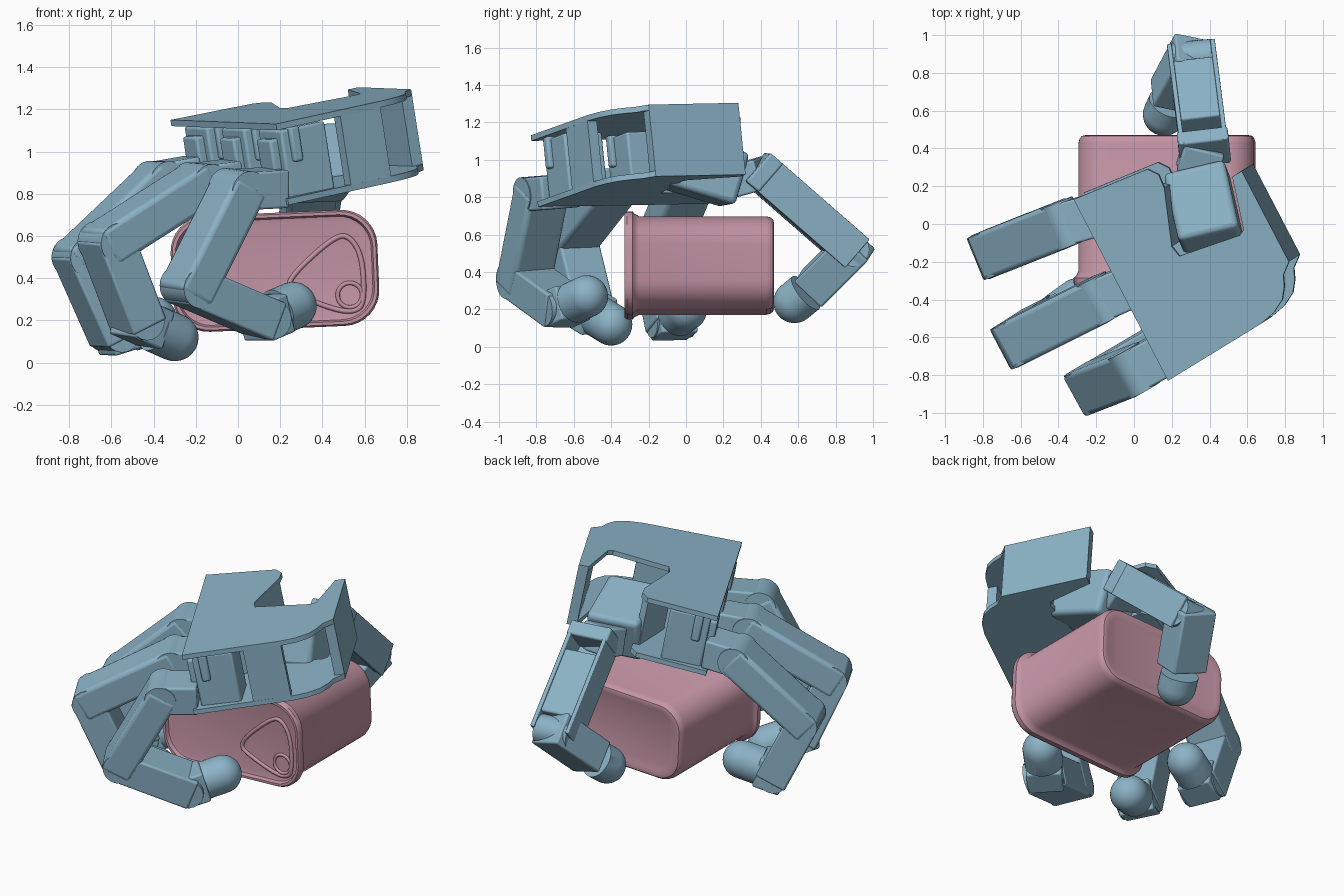
import bpy, bmesh, math
from mathutils import Vector, Matrix

if "Cube" in bpy.data.objects:
    bpy.data.objects.remove(bpy.data.objects["Cube"])


def material(name, rgb):
    m = bpy.data.materials.new(name)
    m.use_nodes = True
    m.diffuse_color = (*rgb, 1)
    m.node_tree.nodes["Principled BSDF"].inputs["Base Color"].default_value = (*rgb, 1)
    return m


BLUE = material("steel_blue", (0.26, 0.45, 0.57))
PINK = material("dusty_pink", (0.55, 0.295, 0.375))


def finish(name, bm, mat, bevel=0):
    bmesh.ops.recalc_face_normals(bm, faces=bm.faces)
    me = bpy.data.meshes.new(name)
    bm.to_mesh(me)
    bm.free()
    me.materials.append(mat)
    ob = bpy.data.objects.new(name, me)
    bpy.context.collection.objects.link(ob)
    if bevel:
        mod = ob.modifiers.new("bevel", "BEVEL")
        mod.width, mod.segments = bevel, 3
        mod.limit_method = "ANGLE"
    bpy.ops.object.select_all(action="DESELECT")
    ob.select_set(True)
    bpy.context.view_layer.objects.active = ob
    bpy.ops.object.shade_smooth_by_angle(angle=math.radians(35))
    return ob


# ---- palm: plates and walls parallel to one tilted plane
NORMAL = Vector((-0.154, -0.10, 0.983)).normalized()
DEPTH = 0.39


def prism(name, outline, top, bottom, bevel=0):
    bm = bmesh.new()
    rings = []
    for depth in (top, bottom):
        ring = []
        for x, y in outline:
            z = 1.187 - (NORMAL.x * x + NORMAL.y * y) / NORMAL.z
            ring.append(bm.verts.new(Vector((x, y, z)) - NORMAL * depth))
        rings.append(ring)
        bm.faces.new(ring)
    n = len(outline)
    for i in range(n):
        j = (i + 1) % n
        bm.faces.new((rings[0][i], rings[0][j], rings[1][j], rings[1][i]))
    return finish(name, bm, BLUE, bevel)


palm = [(-0.32, 0.13), (0.18, -0.83), (0.67, -0.53), (0.74, -0.47), (0.785, -0.4),
        (0.795, -0.33), (0.79, -0.27), (0.82, -0.2), (0.57, 0.28), (0.52, 0.25), (0.58, -0.03),
        (0.56, -0.06), (0.24, -0.17), (0.2, -0.12), (0.16, 0.19), (0.13, 0.26), (0.07, 0.29)]
prism("palm_top_plate", palm, 0, 0.03)
prism("palm_bottom_plate", palm, DEPTH - 0.03, DEPTH)
prism("wrist_wall", [(0.57, 0.28), (0.82, -0.2), (0.77, -0.23), (0.52, 0.25)], 0, DEPTH)
prism("palm_side_wall", [(0.48, -0.645), (0.67, -0.53), (0.64, -0.48), (0.45, -0.6)], 0.01, DEPTH - 0.01)
prism("thumb_notch_wall", [(0.16, 0.19), (0.2, -0.12), (0.16, -0.12), (0.12, 0.19)], 0.01, DEPTH - 0.01)

# Finger motors between the plates
edge_start, edge = Vector((0.18, -0.83)), Vector((-0.5, 0.96))
along, inward = edge.normalized(), Vector((0.88, 0.47))


def motor(name, t, half, near, far, top, bottom):
    mid = edge_start + edge * t
    pts = [mid - along * half + inward * near, mid + along * half + inward * near,
           mid + along * half + inward * far, mid - along * half + inward * far]
    prism(name, [tuple(p) for p in pts], top, bottom, 0.012)


for label, t in (("front", 0.15), ("middle", 0.5), ("back", 0.85)):
    motor(label + "_finger_motor", t, 0.115, 0.04, 0.28, 0.04, 0.37)
    motor(label + "_motor_flange", t, 0.14, 0.08, 0.13, 0.03, 0.20)
    motor(label + "_motor_bracket", t, 0.07, 0.0, 0.06, 0.08, 0.30)


# ---- finger parts
def frame(p, q, side):
    """Local x is the width, y the thickness and z runs from p to q."""
    d = (q - p).normalized()
    thick = d.cross(side).normalized()
    m = Matrix((thick.cross(d), thick, d)).transposed().to_4x4()
    m.translation = p
    return m


def link(name, p, q, side, width=0.25, thick=0.19, start=0.0, end=0.0, shift=(0, 0), bevel=0.012):
    length = (q - p).length
    bm = bmesh.new()
    bmesh.ops.create_cube(bm, size=1)
    bmesh.ops.scale(bm, vec=(width, thick, length + start + end), verts=bm.verts)
    bmesh.ops.translate(bm, vec=(*shift, (length + end - start) / 2), verts=bm.verts)
    bm.transform(frame(p, q, side))
    return finish(name, bm, BLUE, bevel)


def hinge(name, p, side, radius=0.095, width=0.24):
    bm = bmesh.new()
    bmesh.ops.create_cone(bm, cap_ends=True, segments=32, radius1=radius, radius2=radius, depth=width)
    bm.transform(Matrix.Translation(p) @ side.to_track_quat("Z", "Y").to_matrix().to_4x4())
    return finish(name, bm, BLUE)


def fingertip(name, p, q, side, radius=0.113):
    bm = bmesh.new()
    bmesh.ops.create_uvsphere(bm, u_segments=32, v_segments=16, radius=radius)
    for v in bm.verts:
        if v.co.z < -0.001:
            if v.co.xy.length > 0.001:
                v.co.xy = v.co.xy.normalized() * radius
            v.co.z = -(q - p).length * 0.55
    m = frame(p, q, side)
    m.translation = q
    bm.transform(m)
    return finish(name, bm, BLUE)


def finger(label, points):
    base, knuckle, middle, last, tip = [Vector(p) for p in points]
    side = (last - middle).cross(middle - knuckle).normalized()
    link(label + "_base", base, knuckle, side, 0.23, 0.18)
    hinge(label + "_knuckle", knuckle, side)
    link(label + "_proximal_link", knuckle, middle, side, start=0.03, end=0.055, bevel=0.025)
    hinge(label + "_middle_hinge", middle, side)
    link(label + "_distal_link", middle, last, side, 0.24, start=0.04, end=0.03)
    hinge(label + "_end_hinge", last, side, 0.09, 0.226)
    link(label + "_tip_mount", last, tip, side, 0.21, 0.19, start=0.06, end=-0.11)
    fingertip(label + "_tip", last, tip, side)


finger("front_finger", [(0.19, -0.67, 0.83), (0.0, -0.775, 0.82), (-0.23, -0.865, 0.36),
                        (0.12, -0.66, 0.21), (0.26, -0.53, 0.27)])
finger("middle_finger", [(-0.02, -0.33, 0.87), (-0.18, -0.4, 0.85), (-0.62, -0.62, 0.57),
                         (-0.48, -0.53, 0.2), (-0.3, -0.4, 0.12)])
finger("back_finger", [(-0.2, 0.05, 0.89), (-0.37, 0.0, 0.86), (-0.75, -0.15, 0.5),
                       (-0.59, -0.08, 0.14), (-0.4, 0.0, 0.2)])

# ---- thumb, its first link an open channel between two cheeks
motor_side = Vector((0.93, 0.36, 0))
m0, m1 = Vector((0.41, -0.09, 1.0)), Vector((0.33, 0.27, 0.89))
link("thumb_motor", m0, m1, motor_side, 0.33, 0.29, bevel=0.03)
thumb_side = Vector((0.99, 0.1, 0))
t1, t2, t3, t4 = [Vector(p) for p in ((0.37, 0.41, 0.93), (0.31, 0.88, 0.52),
                                      (0.21, 0.69, 0.33), (0.16, 0.58, 0.24))]
link("thumb_base", m1, t1, thumb_side, 0.22, 0.17)
link("thumb_end_cap", t1, t2, thumb_side, 0.27, 0.2, 0.05, 0.04 - (t2 - t1).length)
for label, sign in (("left", 1), ("right", -1)):
    link("thumb_cheek_" + label, t1, t2, thumb_side, 0.025, 0.2, 0.05, 0.03, (sign * 0.115, 0), 0.005)
link("thumb_channel_floor", t1, t2, thumb_side, 0.22, 0.03, 0.03, 0, (0, 0.08), 0.005)
link("thumb_link_core", t1, t2, thumb_side, 0.22, 0.18, start=-0.13, end=-0.08)
hinge("thumb_hinge", t2, thumb_side, 0.09, 0.22)
link("thumb_distal_link", t2, t3, thumb_side, 0.23, 0.2, start=0.06, end=0.03)
fingertip("thumb_tip", t3, t4, thumb_side)

# ---- can: rounded rectangles lofted along y
TILT = Matrix.Translation((0.175, 0, 0.435)) @ Matrix.Rotation(math.radians(-2.5), 4, "Y")


def can_section(bm, y, inset):
    hw, hh, r = 0.49 - inset, 0.275 - inset, 0.17 - inset * 0.6
    ring = []
    for k, (sx, sz) in enumerate(((1, 1), (-1, 1), (-1, -1), (1, -1))):
        for i in range(9):
            a = math.pi / 2 * (k + i / 8)
            ring.append(bm.verts.new((sx * (hw - r) + r * math.cos(a), y,
                                      sz * (hh - r) + r * math.sin(a))))
    return ring


bm = bmesh.new()
profile = [(0.462, 0.08), (0.47, 0.06), (0.466, 0.042), (0.452, 0.031), (0.43, 0.025), (-0.25, 0.025),
           (-0.275, 0.012), (-0.285, 0), (-0.315, 0), (-0.328, 0.008), (-0.328, 0.022),
           (-0.305, 0.03), (-0.3, 0.05)]
rings = [can_section(bm, y, inset) for y, inset in profile]
for a, b in zip(rings, rings[1:]):
    for i in range(len(a)):
        j = (i + 1) % len(a)
        bm.faces.new((a[i], a[j], b[j], b[i]))
bm.faces.new(rings[0])
bm.faces.new(rings[-1])
bm.transform(TILT)
finish("can_body", bm, PINK)


# Pull tab on the lid
def wire(name, points, depth):
    cu = bpy.data.curves.new(name, "CURVE")
    cu.dimensions, cu.bevel_depth, cu.bevel_resolution = "3D", depth, 2
    sp = cu.splines.new("NURBS")
    sp.points.add(len(points) - 1)
    for sp_point, (x, z) in zip(sp.points, points):
        sp_point.co = (x, -0.302, z, 1)
    sp.use_cyclic_u, sp.order_u = True, 3
    cu.materials.append(PINK)
    bpy.context.collection.objects.link(bpy.data.objects.new(name, cu))


wire("pull_tab", [(0.23, 0.36), (0.28, 0.44), (0.46, 0.6), (0.53, 0.6), (0.59, 0.5),
                  (0.6, 0.28), (0.55, 0.24), (0.46, 0.25), (0.28, 0.32)], 0.012)
wire("pull_tab_rivet", [(0.53 + 0.06 * math.cos(i * math.pi / 6), 0.32 + 0.06 * math.sin(i * math.pi / 6))
                        for i in range(12)], 0.01)
